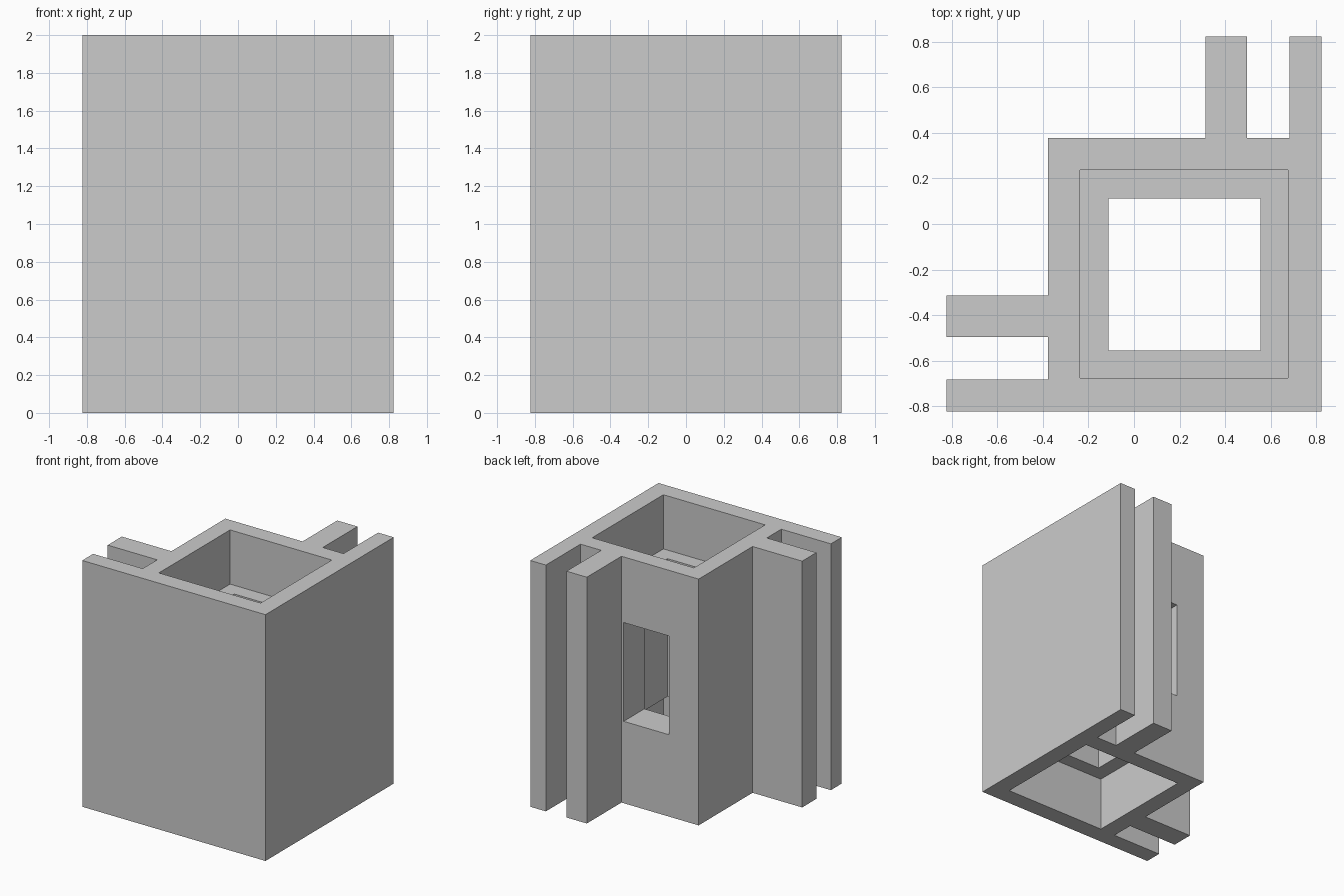
import bpy
import bmesh
from mathutils import Vector

cube = bpy.data.objects.get("Cube")
if cube:
    bpy.data.objects.remove(cube, do_unlink=True)

HEIGHT = 2.0
EDGE = 0.823      # outer limit of the footprint
WALL = 0.378      # back and side wall planes of the square post

grey = bpy.data.materials.new("plain grey")
grey.use_nodes = True
colour = (0.6, 0.6, 0.6, 1)
grey.diffuse_color = colour
grey.node_tree.nodes["Principled BSDF"].inputs["Base Color"].default_value = colour


def extrude_profile(name, outline, z0, z1):
    """Prism over a counter-clockwise outline."""
    bm = bmesh.new()
    base = bm.faces.new([bm.verts.new((x, y, z0)) for x, y in outline])
    top = bmesh.ops.extrude_face_region(bm, geom=[base], use_keep_orig=True)
    moved = [v for v in top["geom"] if isinstance(v, bmesh.types.BMVert)]
    bmesh.ops.translate(bm, verts=moved, vec=Vector((0, 0, z1 - z0)))
    bmesh.ops.recalc_face_normals(bm, faces=bm.faces)
    mesh = bpy.data.meshes.new(name)
    bm.to_mesh(mesh)
    bm.free()
    mesh.materials.append(grey)
    obj = bpy.data.objects.new(name, mesh)
    bpy.context.collection.objects.link(obj)
    return obj


def cut_box(target, x0, x1, y0, y1, z0, z1):
    """Subtract a box from the target and discard the cutter."""
    corners = [(x0, y0), (x1, y0), (x1, y1), (x0, y1)]
    cutter = extrude_profile("cutter", corners, z0, z1)
    cutter.hide_render = True
    mod = target.modifiers.new("cut", 'BOOLEAN')
    mod.operation = 'DIFFERENCE'
    mod.solver = 'EXACT'
    mod.object = cutter
    bpy.context.view_layer.objects.active = target
    bpy.ops.object.modifier_apply(modifier=mod.name)
    bpy.data.objects.remove(cutter, do_unlink=True)


# Footprint: half the outline with two fins, mirrored over the diagonal
half = [(EDGE, -EDGE), (EDGE, EDGE), (0.683, EDGE), (0.683, WALL),
        (0.497, WALL), (0.497, EDGE), (0.315, EDGE), (0.315, WALL),
        (-WALL, WALL)]
outline = half + [(-y, -x) for x, y in reversed(half[1:-1])]
post = extrude_profile("corner_post", outline, 0, HEIGHT)

# Narrow shaft right through, with a wider socket at each end
IN, OUT = 0.113, 0.555
SOCKET_IN, SOCKET_OUT = 0.237, 0.677
DEPTH = 0.44
cut_box(post, -IN, OUT, -OUT, IN, -0.1, HEIGHT + 0.1)
for low, high in ((-0.1, DEPTH), (HEIGHT - DEPTH, HEIGHT + 0.1)):
    cut_box(post, -SOCKET_IN, SOCKET_OUT, -SOCKET_OUT, SOCKET_IN, low, high)

# Window through the back wall into the shaft
cut_box(post, -IN, 0.295, 0, 0.5, 0.665, 1.467)
